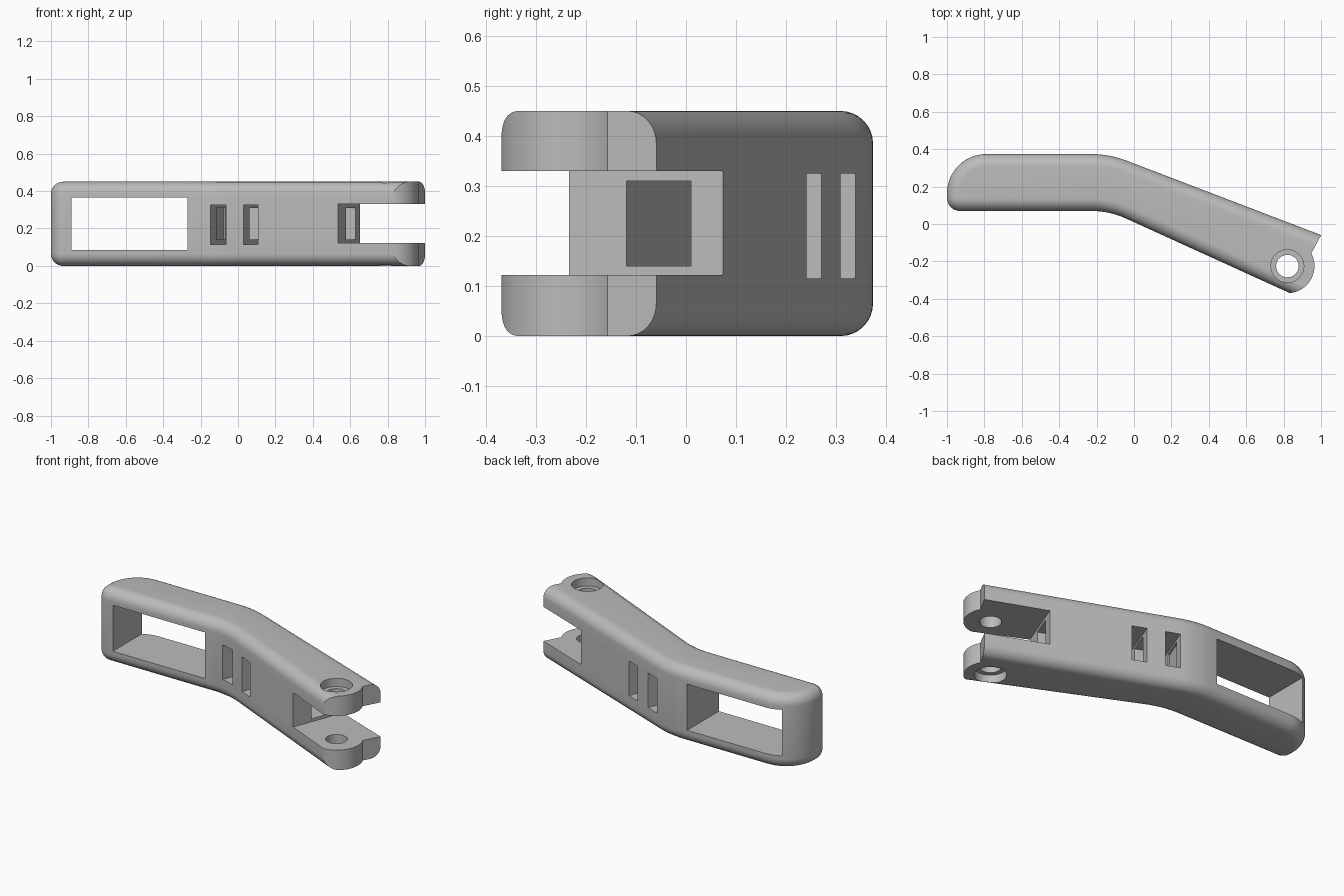
import bpy, bmesh, math
from mathutils import Vector, Matrix

old = bpy.data.objects.get("Cube")
if old:
    bpy.data.objects.remove(old, do_unlink=True)

HEIGHT = 0.45
TILT = math.radians(-21)   # direction of the angled arm
PIN = (0.82, -0.225)       # hinge pin centre

grey = bpy.data.materials.new("plain grey")
grey.use_nodes = True
grey.diffuse_color = (0.5, 0.5, 0.5, 1)
grey.node_tree.nodes["Principled BSDF"].inputs["Base Color"].default_value = (0.5, 0.5, 0.5, 1)


def rounded(corners, steps=12):
    """Outline from (x, y, radius) corners, each replaced by an arc."""
    pts = []
    n = len(corners)
    for i, (x, y, r) in enumerate(corners):
        p = Vector((x, y))
        if r == 0:
            pts.append(p)
            continue
        a = (Vector(corners[i - 1][:2]) - p).normalized()
        b = (Vector(corners[(i + 1) % n][:2]) - p).normalized()
        half = a.angle(b) / 2
        centre = p + (a + b).normalized() * r / math.sin(half)
        start = p + a * r / math.tan(half) - centre
        end = p + b * r / math.tan(half) - centre
        for k in range(steps + 1):
            d = start.slerp(end, k / steps) if k not in (0, steps) else (start if k == 0 else end)
            pts.append(centre + d.normalized() * r)
    return pts


def prism(name, pts, z0, z1, bevel=0, angle=0):
    """Extrude an outline upward, optionally rounding its rims."""
    bm = bmesh.new()
    face = bm.faces.new([bm.verts.new((p[0], p[1], z0)) for p in pts])
    top = bmesh.ops.extrude_face_region(bm, geom=[face])
    verts = [v for v in top["geom"] if isinstance(v, bmesh.types.BMVert)]
    bmesh.ops.translate(bm, vec=(0, 0, z1 - z0), verts=verts)
    bmesh.ops.recalc_face_normals(bm, faces=bm.faces)
    if bevel:
        rims = [e for e in bm.edges if abs(e.verts[0].co.z - e.verts[1].co.z) < 1e-5]
        bmesh.ops.bevel(bm, geom=rims, offset=bevel, segments=8, profile=0.5,
                        affect='EDGES', clamp_overlap=False)
    bm.transform(Matrix.Rotation(angle, 4, 'Z'))
    mesh = bpy.data.meshes.new(name)
    bm.to_mesh(mesh)
    bm.free()
    mesh.materials.append(grey)
    obj = bpy.data.objects.new(name, mesh)
    bpy.context.collection.objects.link(obj)
    return obj


def box(name, x0, x1, y0, y1, z0, z1, angle=TILT):
    return prism(name, [(x0, y0), (x1, y0), (x1, y1), (x0, y1)], z0, z1, angle=angle)


def arc(r, a0, a1, n):
    return [(PIN[0] + r * math.cos(math.radians(a0 + (a1 - a0) * k / n)),
             PIN[1] + r * math.sin(math.radians(a0 + (a1 - a0) * k / n))) for k in range(n + 1)]


# Bent bar with rounded rims, left over-long so the hinge end can be trimmed
bar = prism("lever_arm", rounded([
    (-1, 0.374, 0.21), (-1, 0.07, 0.07), (-0.132, 0.07, 0.46),
    (1.3, -0.582, 0), (1.3, -0.174, 0), (-0.132, 0.374, 0.54)]), 0, HEIGHT, bevel=0.065)

mid0, mid1 = 0.14, 0.31
cutters = [
    # Hinge end: round knuckle and angled stop
    prism("end_trim", [(1.053, 0.038), (1.6, 0.038), (1.6, -0.9), (0.82, -0.9)]
          + arc(0.145, -90, 28, 28), -0.1, 0.6),
    # Gap between the two ears
    box("fork_gap", 0.583, 1.6, -0.5, 0.8, 0.122, 0.33),
    # Channel along the arm, crossing the two slots
    box("channel", -0.17, 0.7, 0.096, 0.234, mid0, mid1),
    # Open grip window
    box("window", -0.89, -0.27, -0.3, 0.7, 0.085, 0.365, angle=0),
    # Pin hole and its outer recesses
    prism("pin_hole", arc(0.06, 0, 352.5, 47), -0.1, 0.6),
    prism("upper_recess", arc(0.088, 0, 352.5, 47), HEIGHT - 0.05, 0.6),
    prism("lower_recess", arc(0.088, 0, 352.5, 47), -0.1, 0.05),
]
# Two strap slots through the arm
for u in (-0.16, 0.03):
    cutters.append(box("strap_slot", u, u + 0.085, -0.4, 0.8, 0.115, 0.325))

bpy.ops.object.select_all(action='DESELECT')
bpy.context.view_layer.objects.active = bar
bar.select_set(True)
for cutter in cutters:
    cutter.hide_render = True
    mod = bar.modifiers.new(cutter.name, 'BOOLEAN')
    mod.operation = 'DIFFERENCE'
    mod.solver = 'EXACT'
    mod.object = cutter
    bpy.ops.object.modifier_apply(modifier=mod.name)
    bpy.data.objects.remove(cutter, do_unlink=True)

bpy.ops.object.shade_smooth_by_angle(angle=math.radians(30))
